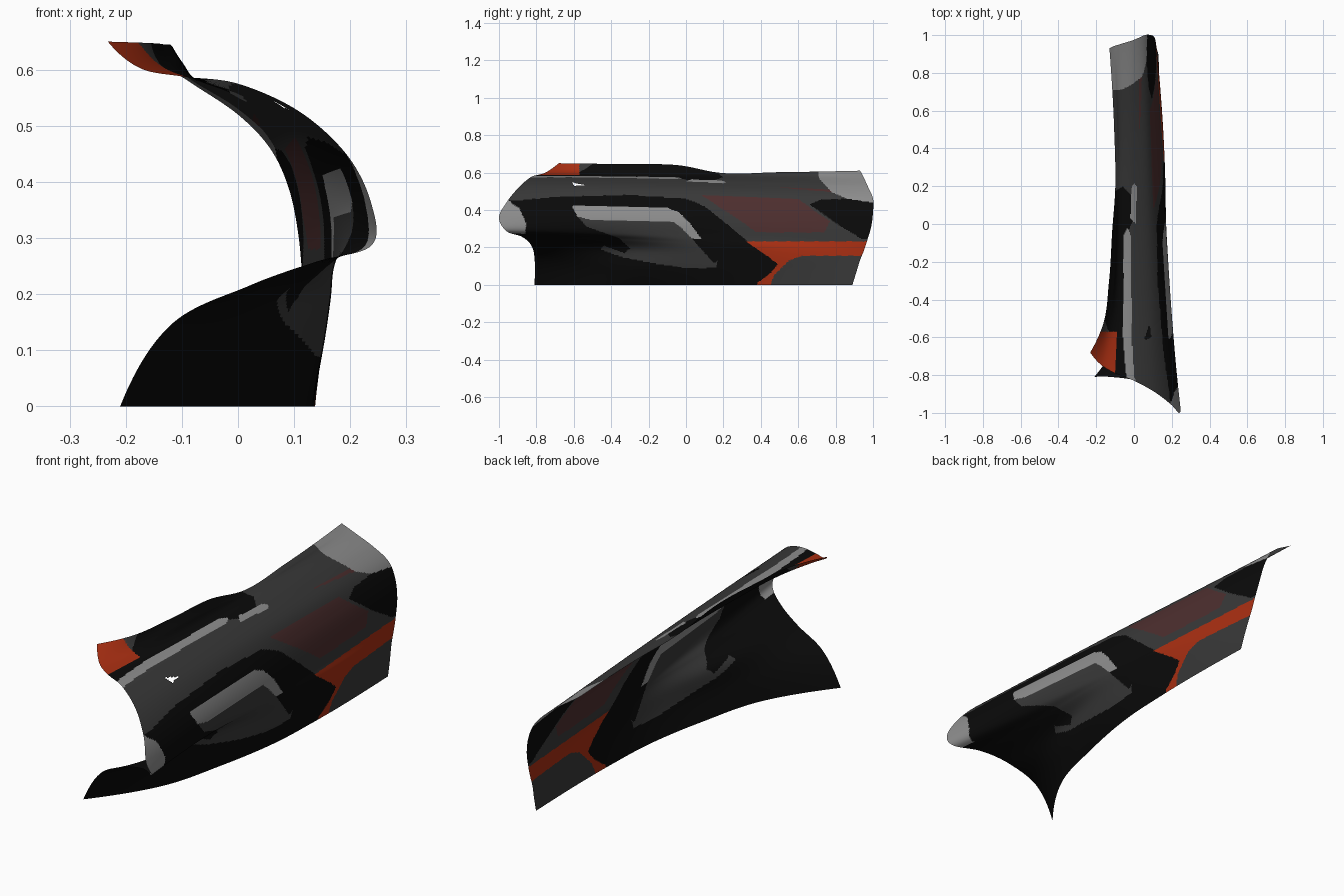
import bpy, bmesh

if "Cube" in bpy.data.objects:
    bpy.data.objects.remove(bpy.data.objects["Cube"])

# Lengthwise guide curves (y, x, z), from the flap edge over the shoulder to the bottom edge
ROWS_UPPER = [
    [(-.68, -.232, .65), (-.55, -.17, .648), (-.3, -.132, .645), (-.03, -.115, .638),
     (.17, -.1, .6), (.5, -.105, .602), (.93, -.13, .61)],
    [(-.745, -.175, .603), (-.55, -.135, .608), (-.3, -.108, .615), (-.03, -.097, .61),
     (.17, -.088, .59), (.5, -.09, .592), (.94, -.11, .594)],
    [(-.79, -.1, .588), (-.3, -.08, .585), (.17, -.07, .58), (.95, -.08, .574)],
    [(-.83, 0, .575), (0, 0, .557), (.975, 0, .52)],
    [(-.89, .11, .525), (0, .085, .505), (1, .057, .46)],
    [(-.955, .195, .447), (0, .138, .425), (1, .09, .39)],
]
ROWS_LOWER = [
    [(-1, .238, .36), (0, .165, .34), (.99, .107, .31)],
    [(-.96, .238, .287), (-.5, .192, .28), (0, .17, .265), (.965, .115, .225)],
    [(-.88, .14, .258), (-.45, .145, .245), (0, .167, .225), (.95, .117, .18)],
    [(-.83, .02, .215), (-.45, .075, .195), (0, .155, .175), (.4, .157, .155), (.93, .12, .13)],
    [(-.81, -.12, .145), (-.45, .04, .1), (0, .138, .09), (.4, .147, .08), (.91, .126, .065)],
    [(-.81, -.21, 0), (-.52, -.02, 0), (-.22, .065, 0), (.1, .122, 0), (.36, .135, 0), (.89, .13, 0)],
]
ROWS = ROWS_UPPER + ROWS_LOWER
NU, NV = 320, 176


def spline(ks, vs, k):
    """Smooth curve through the values vs at the positions ks."""
    n = len(ks)
    i = 0
    while i < n - 2 and k > ks[i + 1]:
        i += 1

    def slope(j):
        a, b = max(j - 1, 0), min(j + 1, n - 1)
        if 0 < j < n - 1:
            h0, h1 = ks[j] - ks[a], ks[b] - ks[j]
            d0, d1 = (vs[j] - vs[a]) / h0, (vs[b] - vs[j]) / h1
            return (d0 * h1 + d1 * h0) / (h0 + h1)
        if n > 2:
            j0, j1, j2 = (0, 1, 2) if j == 0 else (n - 1, n - 2, n - 3)
            d = (vs[j1] - vs[j0]) / (ks[j1] - ks[j0])
            e = (vs[j2] - vs[j1]) / (ks[j2] - ks[j1])
            return d + (d - e) * .4
        return (vs[b] - vs[a]) / (ks[b] - ks[a])

    h = ks[i + 1] - ks[i]
    t = min(max((k - ks[i]) / h, 0), 1)
    return ((2 * t**3 - 3 * t**2 + 1) * vs[i] + (t**3 - 2 * t**2 + t) * h * slope(i)
            + (3 * t**2 - 2 * t**3) * vs[i + 1] + (t**3 - t**2) * h * slope(i + 1))


def inside(poly, a, b):
    hit = False
    for (a0, b0), (a1, b1) in zip(poly, poly[1:] + poly[:1]):
        if (b0 > b) != (b1 > b) and a < (a1 - a0) * (b - b0) / (b1 - b0) + a0:
            hit = not hit
    return hit


# Painted areas in side projection (y, z)
REAR_LIGHT = [(.7, .7), (.71, .57), (.78, .495), (.86, .46), (1.1, .425), (1.1, .7)]
REAR_BLACK = [(.66, .43), (.72, .455), (.86, .46), (1.1, .425), (1.1, .235), (.94, .245), (.8, .33)]
NOSE_LIGHT = [(-1.1, .47), (-.95, .45), (-.89, .41), (-.855, .33), (-.86, .27), (-1.1, .27)]
STRIPE = [(.32, .232), (1.1, .232), (1.1, .155), (.62, .155), (.55, .13), (.47, .05), (.42, -.1),
          (.37, -.1), (.38, .01), (.45, .06), (.49, .11), (.44, .15)]
SIDE_BLACK = [(-1.1, .455), (-.9, .45), (-.7, .47), (-.3, .48), (0, .46), (.1, .42), (.32, .24),
              (.44, .15), (.49, .11), (.45, .06), (.37, -.1), (-1.1, -.1)]
FADED = [(.08, .48), (.6, .46), (.68, .4), (.77, .34), (.74, .28), (.38, .28), (.25, .37)]
SCOOP_LIGHT = [(-.61, .425), (-.1, .412), (-.04, .39), (.02, .33), (.17, .13), (.15, .115),
               (0, .28), (-.06, .335), (-.5, .345), (-.58, .365)]
SCOOP_DARK = [(-.58, .365), (-.5, .345), (-.06, .335), (0, .28), (.15, .115), (.17, .13), (.16, .09),
              (0, .09), (-.15, .11), (-.35, .15), (-.46, .19), (-.44, .21), (-.33, .17),
              (-.3, .195), (-.36, .25), (-.53, .31)]
HOLE = [(-.61, .548), (-.53, .53), (-.6, .53)]
# Painted areas in plan (y, x)
RIDGE = [(-.9, .02), (-.8, .0), (-.6, -.012), (-.05, -.018), (-.02, -.035), (-.06, -.055),
         (-.6, -.058), (-.78, -.045), (-.9, -.02)]
RIDGE_TAIL = [(.0, .01), (.2, .014), (.215, 0), (.19, -.014), (.03, -.018)]
FLAP_BLACK = [(-.9, -.02), (-.03, -.025), (.02, -.005), (.15, -.015), (.2, -.06), (.1, -.2), (-.9, -.4)]
STREAK = [(.5, .03), (.72, .026), (.85, .027), (.85, .043), (.6, .036)]

BLACK, GREY, LIGHT, ORANGE, RED = range(5)


def colour(x, y, z, t):
    if t < 2 and y < -.57:
        return ORANGE
    if t < 1.4 and y < -.5 - .06 * t:
        return GREY
    if inside(REAR_LIGHT, y, z):
        return LIGHT
    if t < 4:
        if inside(RIDGE, y, x) or inside(RIDGE_TAIL, y, x):
            return LIGHT
        if inside(FLAP_BLACK, y, x):
            return BLACK
    if t > 3 and inside(STREAK, y, x) and z > .4:
        return RED
    for poly, c in ((REAR_BLACK, BLACK), (NOSE_LIGHT, LIGHT), (STRIPE, ORANGE), (SCOOP_LIGHT, LIGHT),
                    (SCOOP_DARK, GREY), (SIDE_BLACK, BLACK), (FADED, RED)):
        if inside(poly, y, z) and not (c == LIGHT and t > 7.4):
            return c
    return GREY


# Curved shell panel, lofted through the guide curves
bm = bmesh.new()
grid = []
ts = list(range(len(ROWS)))
for i in range(NU + 1):
    s = i / NU
    sec = []
    for r in ROWS:
        ks = [p[0] for p in r]
        y = ks[0] + (ks[-1] - ks[0]) * s
        sec.append((spline(ks, [p[1] for p in r], y), y, spline(ks, [p[2] for p in r], y)))
    line = []
    for j in range(NV + 1):
        t = j / NV * ts[-1]
        line.append(bm.verts.new([spline(ts, [p[a] for p in sec], t) for a in range(3)]))
    grid.append(line)

for i in range(NU):
    for j in range(NV):
        q = (grid[i][j], grid[i][j + 1], grid[i + 1][j + 1], grid[i + 1][j])
        c = (q[0].co + q[2].co) / 2
        t = (j + .5) / NV * ts[-1]
        if t > 2.5 and inside(HOLE, c.y, c.z):
            continue  # small triangular hole
        f = bm.faces.new(q)
        f.smooth = True
        f.material_index = colour(c.x, c.y, c.z, t)
# outer side faces +x
if sum(f.normal.x for f in (g.normal_update() or g for g in bm.faces)) < 0:
    bmesh.ops.reverse_faces(bm, faces=bm.faces[:])
bmesh.ops.delete(bm, geom=[v for v in bm.verts if not v.link_faces], context='VERTS')

mesh = bpy.data.meshes.new("shell_panel")
bm.to_mesh(mesh)
bm.free()
for name, rgb in (("black", (.003, .003, .003)), ("dark grey", (.04, .04, .04)),
                  ("light grey", (.27, .27, .27)), ("burnt orange", (.40, .028, .006)),
                  ("faded red", (.075, .028, .028))):
    m = bpy.data.materials.new(name)
    m.diffuse_color = (*rgb, 1)
    m.use_nodes = True
    m.node_tree.nodes["Principled BSDF"].inputs["Base Color"].default_value = m.diffuse_color
    mesh.materials.append(m)
bpy.context.collection.objects.link(bpy.data.objects.new("shell_panel", mesh))
